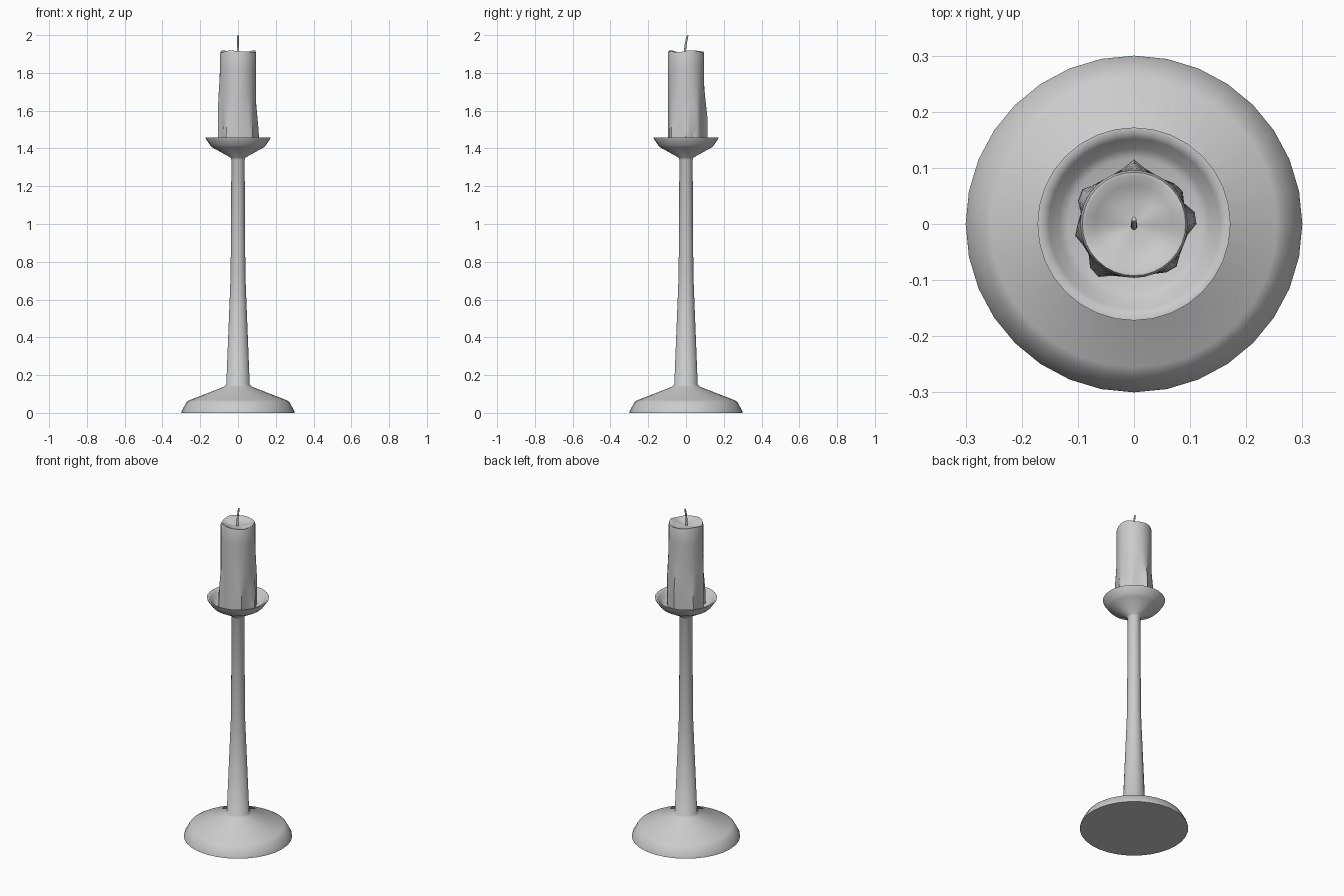
import bpy, math
from math import sin, cos, pi, radians

if "Cube" in bpy.data.objects:
    bpy.data.objects.remove(bpy.data.objects["Cube"])

SEG = 32


def rings_to_object(name, rings, angle=None):
    """Skin a list of rings (each SEG points) and close both ends with n-gons."""
    verts = [p for r in rings for p in r]
    faces = [tuple(reversed(range(SEG)))]
    for k in range(len(rings) - 1):
        for i in range(SEG):
            j = (i + 1) % SEG
            a, b = k * SEG, (k + 1) * SEG
            faces.append((a + i, a + j, b + j, b + i))
    last = (len(rings) - 1) * SEG
    faces.append(tuple(range(last, last + SEG)))
    me = bpy.data.meshes.new(name)
    me.from_pydata(verts, [], faces)
    ob = bpy.data.objects.new(name, me)
    bpy.context.collection.objects.link(ob)
    bpy.ops.object.select_all(action='DESELECT')
    ob.select_set(True)
    bpy.context.view_layer.objects.active = ob
    if angle is None:
        bpy.ops.object.shade_smooth()
    else:
        bpy.ops.object.shade_smooth_by_angle(angle=radians(angle))
    return ob


def circle(r, z):
    return [(r * cos(2 * pi * i / SEG), r * sin(2 * pi * i / SEG), z) for i in range(SEG)]


# Holder: foot, tapered stem and drip cup in one turned profile
profile = [(0.30, 0.0), (0.298, 0.01), (0.272, 0.058), (0.255, 0.068), (0.075, 0.138),
           (0.062, 0.15), (0.039, 0.73), (0.035, 1.34), (0.04, 1.352), (0.135, 1.405),
           (0.148, 1.418), (0.17, 1.45), (0.172, 1.457), (0.163, 1.457), (0.152, 1.447),
           (0.134, 1.422), (0.118, 1.413), (0.02, 1.41)]
rings_to_object("candle_holder", [circle(r, z) for r, z in profile], 50)

# Candle: cylinder swollen by wax drips (angle, half width, amount, top height)
drips = [(90, 17, 0.019, 1.68), (150, 22, 0.016, 1.62), (190, 18, 0.011, 1.78),
         (232, 22, 0.019, 1.60), (312, 20, 0.012, 1.66), (5, 20, 0.018, 1.60),
         (38, 16, 0.010, 1.72)]


def wax_radius(a, z):
    r = 0.096
    for ang, w, amt, top in drips:
        d = abs((math.degrees(a) - ang + 180) % 360 - 180) / w
        if d < 1:
            fall = min(1, max(0, (top + 0.04 - z) / 0.17))
            r += amt * (0.5 + 0.5 * cos(pi * d)) * fall
    return r


def wax_ring(z, scale=1.0, wave=0.0):
    out = []
    for i in range(SEG):
        a = 2 * pi * i / SEG
        r = wax_radius(a, z) * scale
        out.append((r * cos(a), r * sin(a), z + wave * (sin(3 * a + 0.6) + 0.5 * sin(5 * a))))
    return out


levels = [1.41, 1.45, 1.50, 1.55, 1.60, 1.64, 1.68, 1.74, 1.82]
rings = [wax_ring(z) for z in levels]
# Melted top: uneven lip and shallow pool
rings += [wax_ring(1.902, 1.0, 0.003), wax_ring(1.914, 0.96, 0.004), wax_ring(1.914, 0.89, 0.004),
          wax_ring(1.903, 0.72, 0.004), wax_ring(1.896, 0.4, 0.002), wax_ring(1.894, 0.08)]
rings_to_object("candle", rings, 40)

# Wick: thin curved cord, leaning towards the back
path = [(0, -0.004, 1.885), (0, -0.005, 1.92), (0, -0.002, 1.95), (0, 0.003, 1.975), (0, 0.009, 1.998)]
rings = []
for (x, y, z), r in zip(path, (0.006, 0.0055, 0.005, 0.005, 0.004)):
    rings.append([(x + r * cos(2 * pi * i / SEG), y + r * sin(2 * pi * i / SEG),
                   z - 0.3 * r * sin(2 * pi * i / SEG)) for i in range(SEG)])
rings_to_object("wick", rings, 40)
